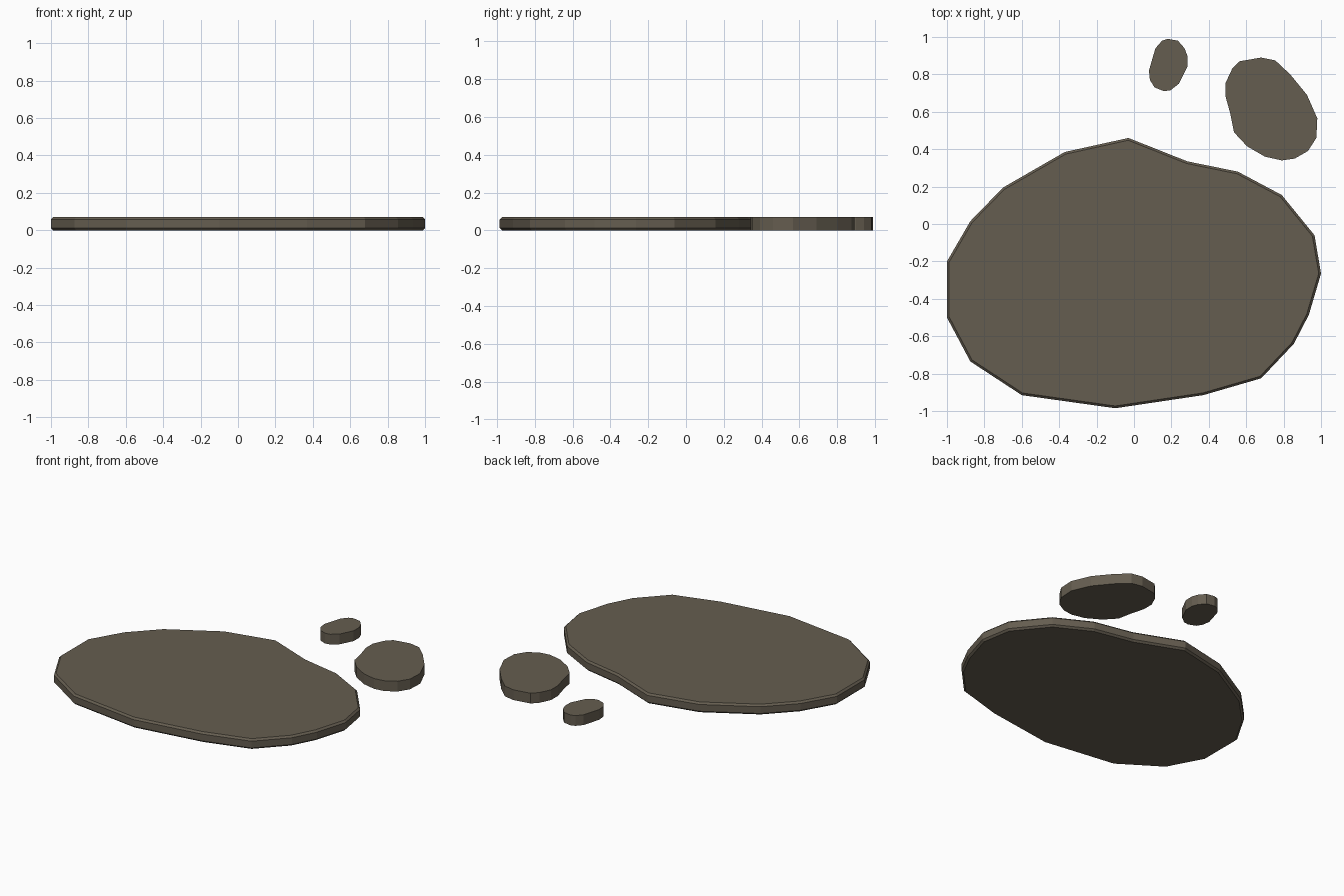
import bpy, bmesh

HEIGHT = 0.07
mat = bpy.data.materials.new("stone_brown")
mat.diffuse_color = (0.13, 0.11, 0.08, 1)


def slab(name, outline, bevel=0.0):
    """Extrude a plan outline upward, optionally chamfering both rims."""
    bm = bmesh.new()
    base = bm.faces.new([bm.verts.new((x, y, 0)) for x, y in outline])
    base.normal_update()
    ext = bmesh.ops.extrude_face_region(bm, geom=[base], use_keep_orig=True)
    top = [g for g in ext["geom"] if isinstance(g, bmesh.types.BMVert)]
    bmesh.ops.translate(bm, verts=top, vec=(0, 0, HEIGHT))
    bmesh.ops.recalc_face_normals(bm, faces=bm.faces[:])
    if bevel:
        rims = [e for e in bm.edges
                if abs(e.verts[0].co.z - e.verts[1].co.z) < 1e-5]
        bmesh.ops.bevel(bm, geom=rims, offset=bevel, segments=1,
                        profile=0.5, affect='EDGES')
    me = bpy.data.meshes.new(name)
    bm.to_mesh(me)
    bm.free()
    me.materials.append(mat)
    ob = bpy.data.objects.new(name, me)
    bpy.context.collection.objects.link(ob)
    return ob


# large faceted slab with chamfered rims
slab("large_stone", [
    (-0.03, 0.46), (-0.37, 0.385), (-0.70, 0.195), (-0.875, 0.015),
    (-1.0, -0.20), (-1.0, -0.50), (-0.875, -0.735), (-0.60, -0.915),
    (-0.10, -0.985), (0.37, -0.915), (0.68, -0.825), (0.855, -0.64),
    (0.935, -0.485), (1.0, -0.265), (0.965, -0.06), (0.79, 0.155),
    (0.555, 0.28), (0.285, 0.335)], bevel=0.012)

# medium pebble
slab("medium_stone", [
    (0.565, 0.87), (0.525, 0.83), (0.49, 0.755), (0.49, 0.68),
    (0.515, 0.59), (0.535, 0.49), (0.605, 0.415), (0.70, 0.36),
    (0.79, 0.34), (0.86, 0.35), (0.93, 0.39), (0.975, 0.46),
    (0.98, 0.565), (0.925, 0.69), (0.835, 0.80), (0.755, 0.875),
    (0.68, 0.89)])

# small pebble
slab("small_stone", [
    (0.18, 0.99), (0.15, 0.98), (0.115, 0.94), (0.10, 0.89),
    (0.08, 0.82), (0.085, 0.77), (0.11, 0.73), (0.16, 0.71),
    (0.195, 0.715), (0.24, 0.75), (0.26, 0.79), (0.285, 0.84),
    (0.285, 0.90), (0.27, 0.94), (0.235, 0.98)])
